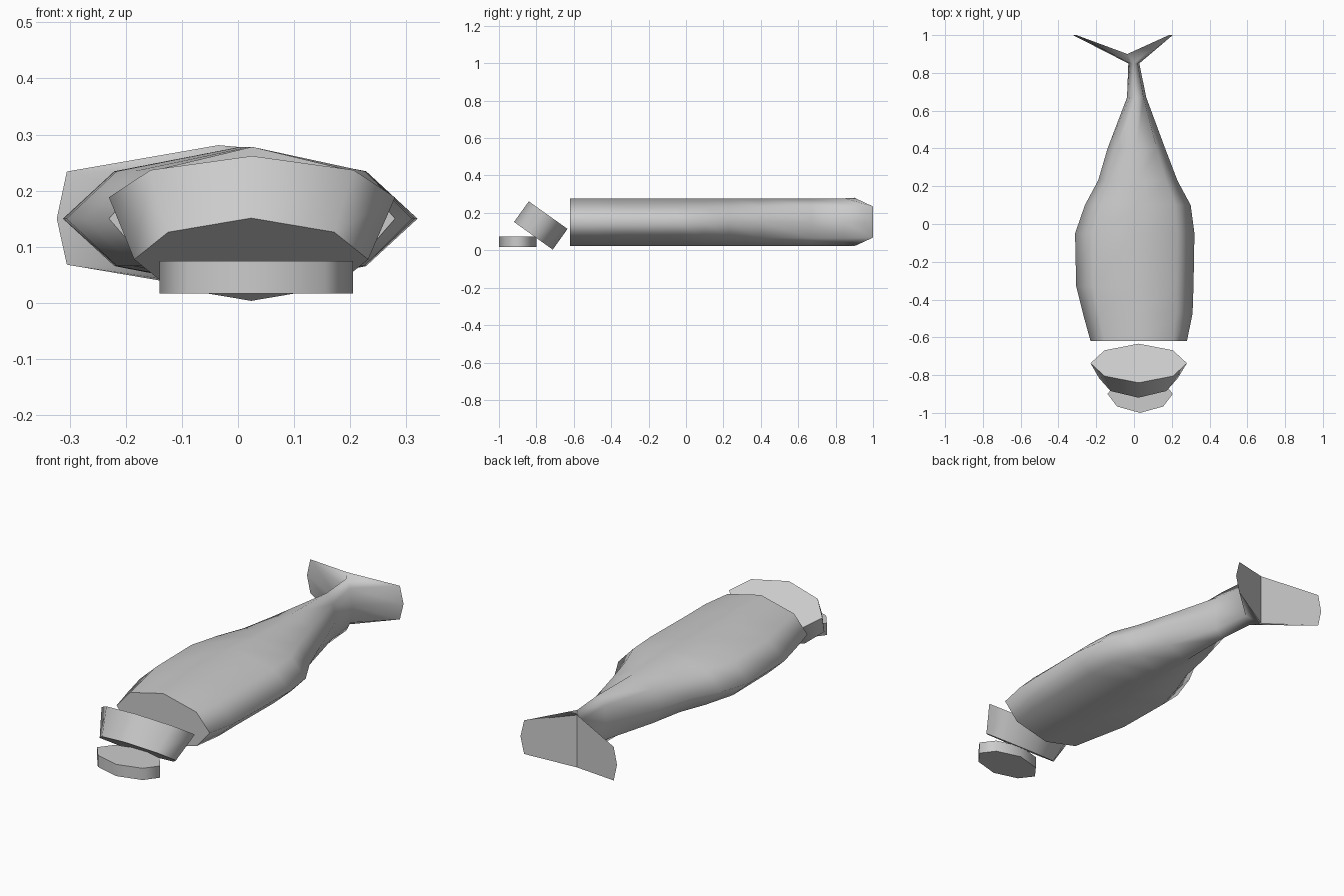
import bpy, bmesh
from math import radians

if "Cube" in bpy.data.objects:
    bpy.data.objects.remove(bpy.data.objects["Cube"])

# Eight-sided fish cross-section: (share of half width, share of half height)
SECTION = [(0, 1), (0.71, 0.66), (1, 0), (0.71, -0.66),
           (0, -1), (-0.71, -0.66), (-1, 0), (-0.71, 0.66)]


def ring(y, left, right, half_h):
    c, w = (left + right) / 2, (right - left) / 2
    return [(c + u * w, y, v * half_h) for u, v in SECTION]


def loft(name, rings, location, tilt=0, split_end=False):
    """Skin the rings with smooth sides and flat end caps."""
    bm = bmesh.new()
    loops = [[bm.verts.new(p) for p in r] for r in rings]
    for a, b in zip(loops, loops[1:]):
        for i in range(8):
            j = (i + 1) % 8
            bm.faces.new((a[i], a[j], b[j], b[i])).smooth = True
    bm.faces.new(loops[0])
    end = loops[-1]
    if split_end:
        bm.faces.new(end[:5])
        bm.faces.new(end[4:] + end[:1])
    else:
        bm.faces.new(end)
    bmesh.ops.recalc_face_normals(bm, faces=bm.faces[:])
    mesh = bpy.data.meshes.new(name)
    bm.to_mesh(mesh)
    bm.free()
    obj = bpy.data.objects.new(name, mesh)
    obj.location = location
    obj.rotation_euler.x = radians(tilt)
    bpy.context.collection.objects.link(obj)
    return obj


# Body stations from the cut face to the narrow tail: (y, left x, right x)
stations = [(-0.62, -0.23, 0.28), (-0.475, -0.27, 0.31), (-0.33, -0.306, 0.315),
            (-0.05, -0.312, 0.32), (0.10, -0.26, 0.30), (0.23, -0.19, 0.23),
            (0.40, -0.14, 0.165), (0.67, -0.037, 0.065), (0.85, -0.03, 0.028)]
body = [ring(y, l, r, 0.128) for y, l, r in stations]

# Forked tail: the last ring spreads to two tips with a notch between them
body.append([(-0.035, 0.90, 0.131), (0.185, 1, 0.084), (0.205, 1, 0), (0.185, 1, -0.082),
             (-0.035, 0.90, -0.128), (-0.305, 1, -0.082), (-0.323, 1, 0), (-0.305, 1, 0.084)])
loft("fish_body", body, (0, 0, 0.15), split_end=True)

# Leaning slice, tapering toward the missing head
loft("leaning_slice", [ring(-0.136, -0.185, 0.232, 0.127), ring(0, -0.23, 0.28, 0.127)],
     (0, -0.737, 0.188), tilt=54.5)

# Small slice lying flat
loft("flat_slice", [ring(0, -0.14, 0.205, 0.1), ring(0.058, -0.14, 0.205, 0.1)],
     (0, -0.9, 0.017), tilt=90)
